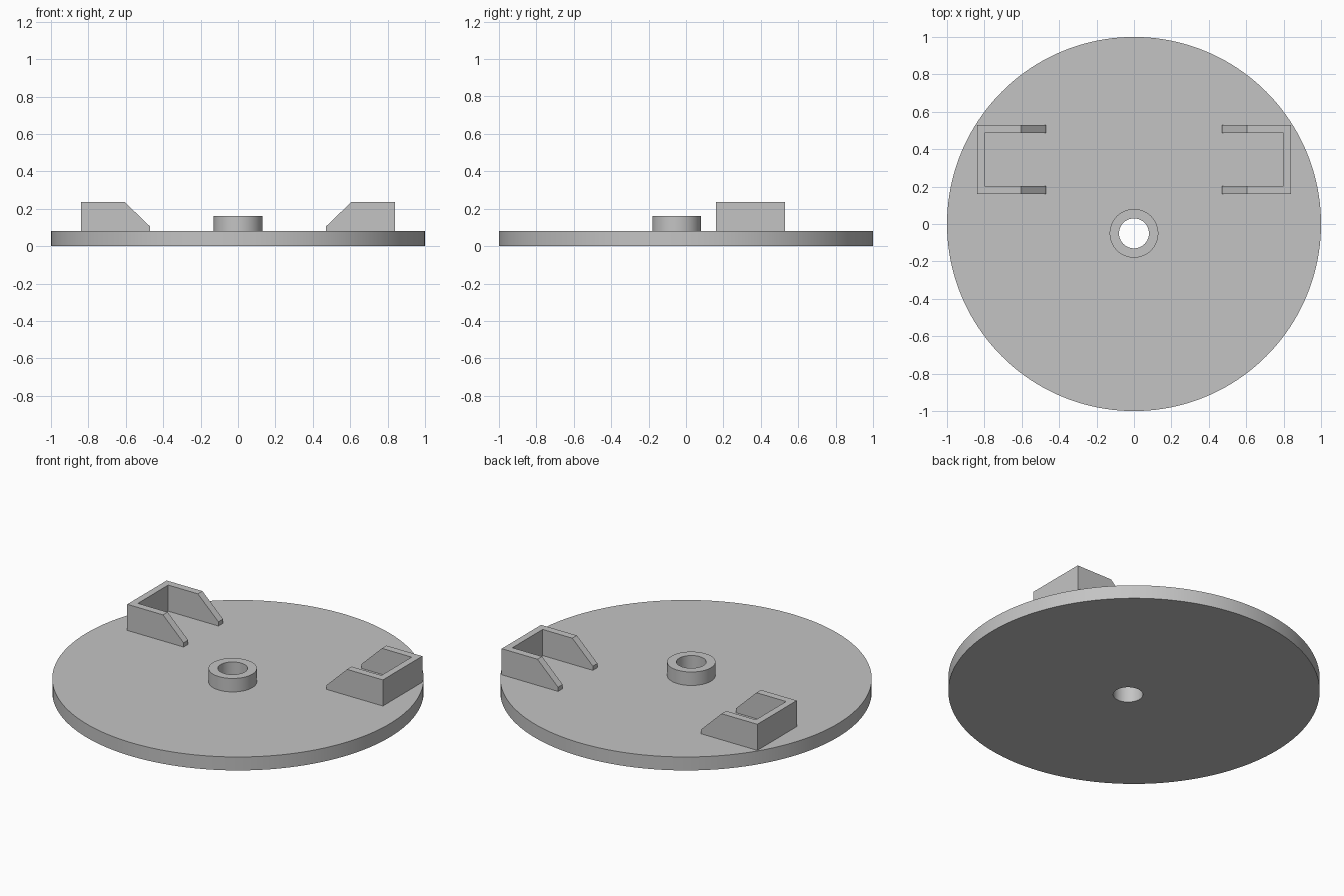
import bpy, bmesh, math
from mathutils import Matrix, Vector

cube = bpy.data.objects.get("Cube")
if cube:
    bpy.data.objects.remove(cube, do_unlink=True)

grey = bpy.data.materials.new("plain grey")
grey.use_nodes = True
COLOUR = (0.55, 0.55, 0.55, 1)
grey.diffuse_color = COLOUR
grey.node_tree.nodes["Principled BSDF"].inputs["Base Color"].default_value = COLOUR

DISC_TOP = 0.08
HUB = Vector((0, -0.05, 0))


def finish(name, bm):
    bmesh.ops.recalc_face_normals(bm, faces=bm.faces)
    mesh = bpy.data.meshes.new(name)
    bm.to_mesh(mesh)
    bm.free()
    mesh.materials.append(grey)
    obj = bpy.data.objects.new(name, mesh)
    bpy.context.collection.objects.link(obj)
    return obj


def cylinder(name, radius, z0, z1, centre=Vector(), sides=96):
    bm = bmesh.new()
    place = Matrix.Translation(centre + Vector((0, 0, (z0 + z1) / 2)))
    bmesh.ops.create_cone(bm, cap_ends=True, segments=sides, radius1=radius,
                          radius2=radius, depth=z1 - z0, matrix=place)
    return finish(name, bm)


def prism(name, profile, y0, y1):
    """Extrude an x-z outline along y."""
    bm = bmesh.new()
    face = bm.faces.new([bm.verts.new((x, y0, z)) for x, z in profile])
    new = bmesh.ops.extrude_face_region(bm, geom=[face])["geom"]
    verts = [v for v in new if isinstance(v, bmesh.types.BMVert)]
    bmesh.ops.translate(bm, verts=verts, vec=(0, y1 - y0, 0))
    return finish(name, bm)


def cut(obj, cutter):
    """Subtract the cutter, keeping it hidden."""
    mod = obj.modifiers.new("cut", "BOOLEAN")
    mod.operation = "DIFFERENCE"
    mod.solver = "EXACT"
    mod.object = cutter
    bpy.context.view_layer.objects.active = obj
    bpy.ops.object.modifier_apply(modifier=mod.name)


def smooth(obj):
    bpy.ops.object.select_all(action="DESELECT")
    obj.select_set(True)
    bpy.context.view_layer.objects.active = obj
    bpy.ops.object.shade_smooth_by_angle(angle=math.radians(30))


# Disc and raised hub, bored through together
disc = cylinder("base_disc", 1.0, 0, DISC_TOP, sides=160)
hub = cylinder("centre_hub", 0.13, DISC_TOP, 0.16, HUB)
bore = cylinder("bore_cutter", 0.08, -0.1, 0.3, HUB)
for part in (disc, hub):
    cut(part, bore)
    smooth(part)
bpy.data.objects.remove(bore, do_unlink=True)

# U-shaped brackets, open towards the middle with sloping arms
for name, side in (("left_bracket", 1), ("right_bracket", -1)):
    outline = [(0.47, DISC_TOP), (0.84, DISC_TOP), (0.84, 0.235),
               (0.605, 0.235), (0.47, 0.105)]
    pocket = [(0.4, 0), (0.8, 0), (0.8, 0.3), (0.4, 0.3)]
    bracket = prism(name, [(side * x, z) for x, z in outline], 0.16, 0.53)
    cutter = prism("pocket_cutter", [(side * x, z) for x, z in pocket], 0.203, 0.487)
    cut(bracket, cutter)
    bpy.data.objects.remove(cutter, do_unlink=True)
